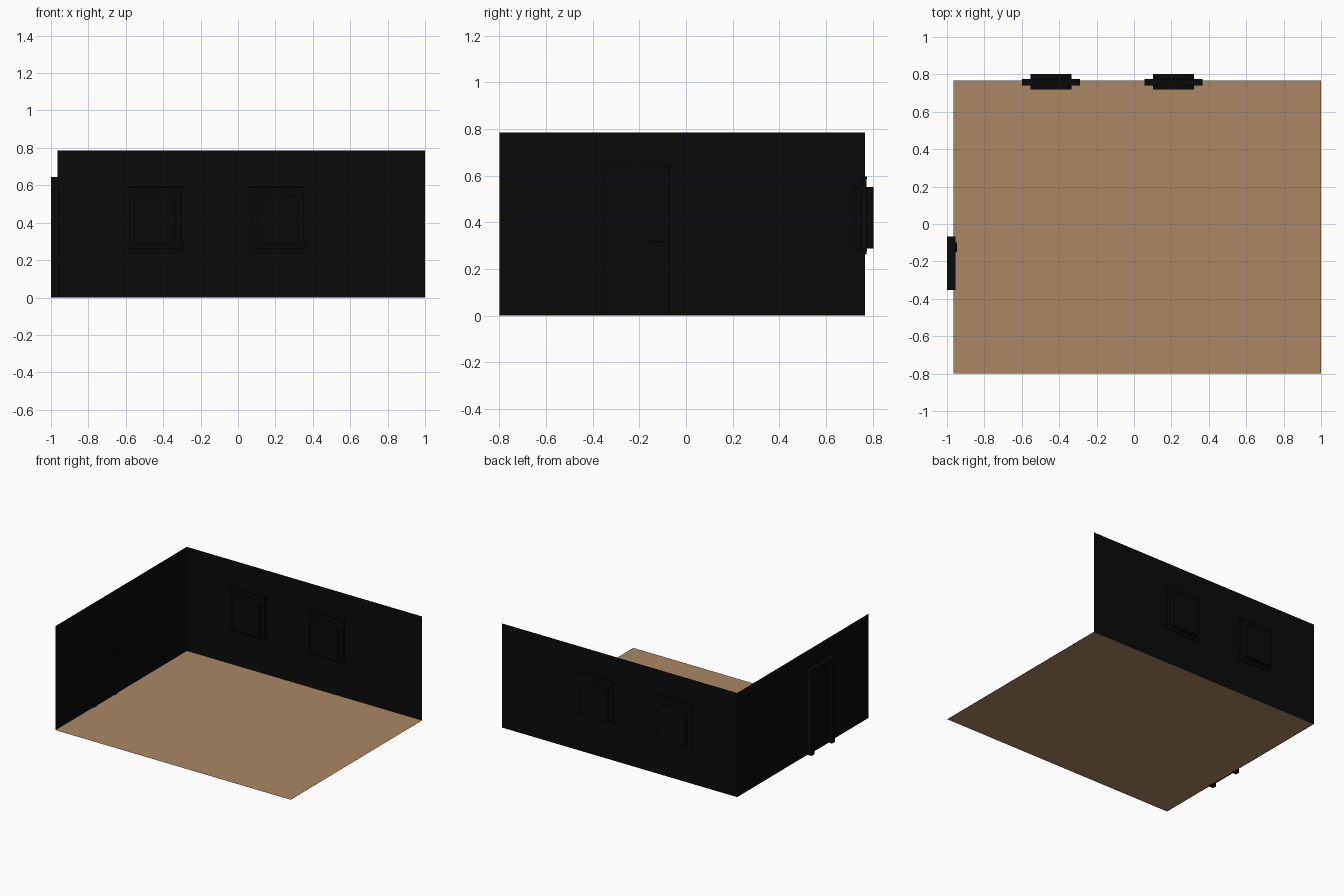
import bpy, bmesh, math

if "Cube" in bpy.data.objects:
    bpy.data.objects.remove(bpy.data.objects["Cube"])


def material(name, rgb):
    m = bpy.data.materials.new(name)
    m.diffuse_color = (*rgb, 1)
    m.use_nodes = True
    m.node_tree.nodes["Principled BSDF"].inputs["Base Color"].default_value = m.diffuse_color
    return m


BLACK = material("near black", (0.003, 0.003, 0.003))
BROWN = material("warm wood brown", (0.41, 0.245, 0.127))


def mesh_object(name, bm, mat):
    me = bpy.data.meshes.new(name)
    bm.to_mesh(me)
    bm.free()
    me.materials.append(mat)
    ob = bpy.data.objects.new(name, me)
    bpy.context.collection.objects.link(ob)
    return ob


def quad(name, pts, mat):
    bm = bmesh.new()
    bm.faces.new([bm.verts.new(p) for p in pts])
    return mesh_object(name, bm, mat)


def box(name, x, y, z, mat=BLACK):
    bm = bmesh.new()
    bmesh.ops.create_cube(bm, size=1)
    for v in bm.verts:
        v.co = [r[0] + (c + 0.5) * (r[1] - r[0]) for c, r in zip(v.co, (x, y, z))]
    return mesh_object(name, bm, mat)


def prism_y(name, outline, y0, y1):
    """Extrude an x-z outline from y0 to y1."""
    bm = bmesh.new()
    f = bm.faces.new([bm.verts.new((x, y0, z)) for x, z in outline])
    new = bmesh.ops.extrude_face_region(bm, geom=[f])["geom"]
    for v in new:
        if isinstance(v, bmesh.types.BMVert):
            v.co.y = y1
    bmesh.ops.recalc_face_normals(bm, faces=bm.faces)
    return mesh_object(name, bm, BLACK)


# Room shell: thin floor and two walls
X0, X1, Y0, Y1, H = -0.965, 1.0, -0.80, 0.768, 0.786
quad("floor", [(X0, Y0, 0.002), (X1, Y0, 0.002), (X1, Y1, 0.002), (X0, Y1, 0.002)], BROWN)
quad("back_wall", [(X0, Y1, 0), (X1, Y1, 0), (X1, Y1, H), (X0, Y1, H)], BLACK)
quad("left_wall", [(X0, Y0, 0), (X0, Y1, 0), (X0, Y1, H), (X0, Y0, H)], BLACK)

# Windows: arched block through the wall, with surrounding trim
for i, cx in enumerate((-0.443, 0.212)):
    n = f"window_{i + 1}_"
    w = 0.11
    outline = [(cx - w, 0.288), (cx + w, 0.288)]
    for k in range(13):
        t = 1 - 2 * k / 12
        outline.append((cx + w * t, 0.522 + 0.03 * math.sqrt(max(0, 1 - t * t))))
    prism_y(n + "arched_block", outline, 0.72, 0.803)
    for side, s in (("left", -1), ("right", 1)):
        xs = sorted((cx + s * 0.108, cx + s * 0.14))
        box(n + side + "_casing", xs, (0.75, 0.775), (0.288, 0.58))
    box(n + "head", (cx - 0.14, cx + 0.14), (0.75, 0.775), (0.52, 0.585))
    box(n + "crown", (cx - 0.155, cx + 0.155), (0.74, 0.776), (0.585, 0.597))
    box(n + "sill", (cx - 0.155, cx + 0.155), (0.74, 0.776), (0.275, 0.29))
    box(n + "apron", (cx - 0.145, cx + 0.145), (0.75, 0.775), (0.262, 0.275))

# Door: casing, leaf, raised panel and handles on the left wall
cy = -0.21
for side, s in (("front", -1), ("back", 1)):
    ys = sorted((cy + s * 0.105, cy + s * 0.14))
    box(f"door_{side}_jamb", (-1.0, -0.957), ys, (0, 0.61))
box("door_head", (-1.0, -0.957), (cy - 0.14, cy + 0.14), (0.605, 0.635))
box("door_crown", (-1.0, -0.955), (cy - 0.143, cy + 0.143), (0.633, 0.645))
box("door_leaf", (-0.975, -0.961), (cy - 0.105, cy + 0.105), (0.003, 0.605))
box("door_panel", (-0.978, -0.958), (cy - 0.08, cy + 0.08), (0.04, 0.585))
box("door_handle_inside", (-0.956, -0.947), (-0.15, -0.1), (0.312, 0.32))
box("door_handle_stem", (-0.965, -0.95), (-0.125, -0.115), (0.311, 0.321))
